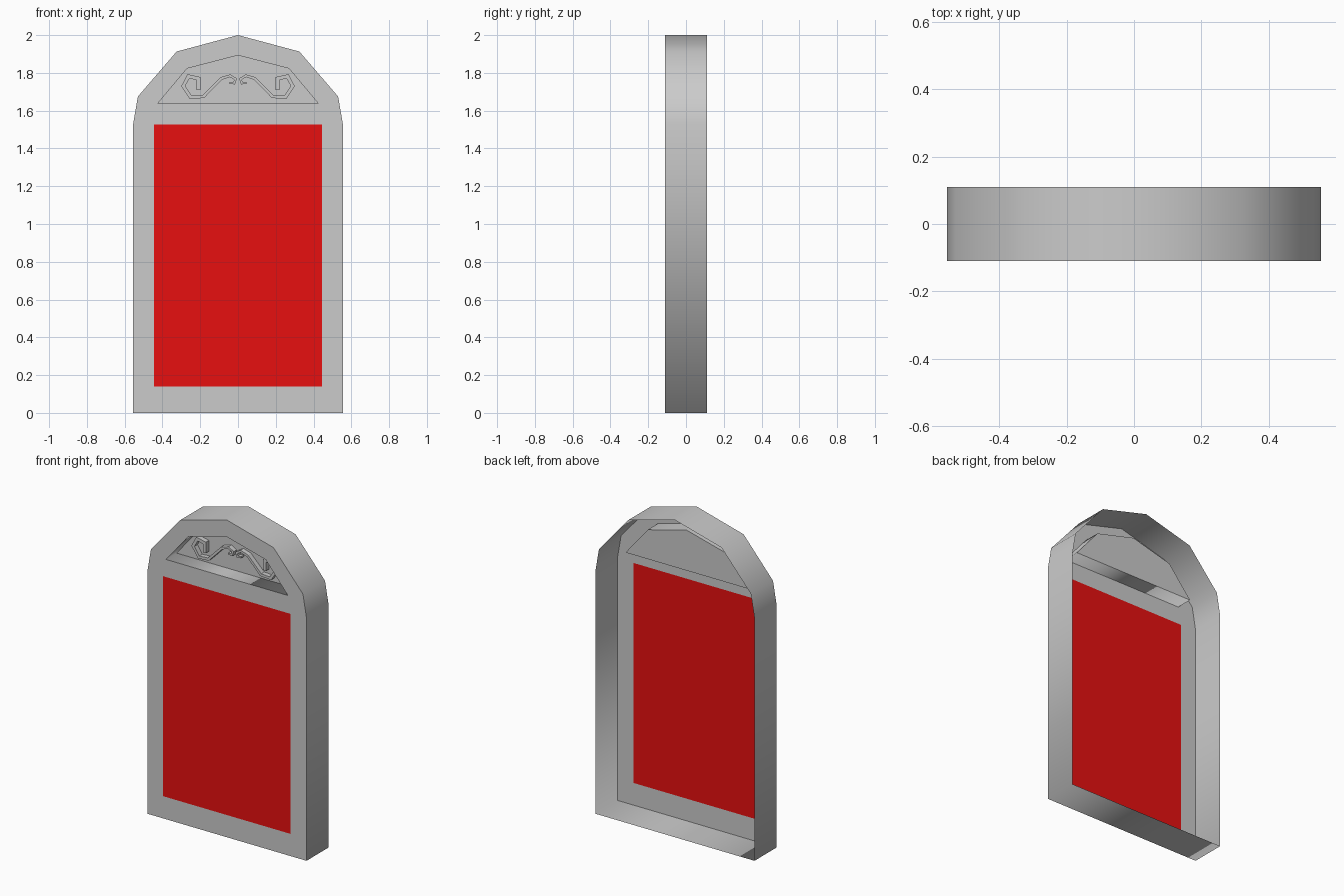
import bpy
import bmesh
from mathutils import Vector

cube = bpy.data.objects.get("Cube")
if cube:
    bpy.data.objects.remove(cube, do_unlink=True)

FRONT, BACK, NICHE = -0.11, 0.11, -0.005


def make_material(name, rgb):
    mat = bpy.data.materials.new(name)
    mat.use_nodes = True
    color = (*rgb, 1.0)
    mat.diffuse_color = color
    mat.node_tree.nodes["Principled BSDF"].inputs["Base Color"].default_value = color
    return mat


grey = make_material("stone grey", (0.6, 0.6, 0.6))
red = make_material("door red", (0.8, 0.005, 0.005))


def finish(name, bm, mat, smooth=False):
    for face in bm.faces:
        face.smooth = smooth
    mesh = bpy.data.meshes.new(name)
    bm.to_mesh(mesh)
    bm.free()
    mesh.materials.append(mat)
    obj = bpy.data.objects.new(name, mesh)
    bpy.context.collection.objects.link(obj)
    return obj


def mirrored(half):
    """Complete a right-hand outline that ends on the centre line."""
    return half + [(-x, z) for x, z in reversed(half) if x > 0]


def ring(bm, outline, y):
    return [bm.verts.new((x, y, z)) for x, z in outline]


def panel(name, outline, y, mat):
    bm = bmesh.new()
    bm.faces.new(ring(bm, outline, y))
    return finish(name, bm, mat)


def wall(name, outline, y0, y1, inward=False):
    """Open band following a closed outline, softly shaded."""
    bm = bmesh.new()
    a, b = ring(bm, outline, y0), ring(bm, outline, y1)
    for i in range(len(a)):
        j = (i + 1) % len(a)
        quad = [a[i], a[j], b[j], b[i]]
        bm.faces.new(quad[::-1] if inward else quad)
    bm.normal_update()
    return finish(name, bm, grey, smooth=True)


# Outlines, counter-clockwise seen from the front
arch = mirrored([(0.555, 0), (0.555, 1.53), (0.53, 1.675), (0.325, 1.913), (0, 2)])
niche = mirrored([(0.425, 1.638), (0.27, 1.823), (0, 1.893)])
door = mirrored([(0.445, 0.14), (0.445, 1.527)])

# Front plate with door and niche openings
bm = bmesh.new()
edges = []
for outline in (arch, niche, door):
    vs = ring(bm, outline, FRONT)
    edges += [bm.edges.new((vs[i - 1], vs[i])) for i in range(len(vs))]
bmesh.ops.triangle_fill(bm, use_beauty=True, edges=edges, normal=(0, -1, 0))
bm.normal_update()
for face in bm.faces:
    if face.normal.y > 0:
        face.normal_flip()
finish("front_plate", bm, grey)

# Shell open at the back, recessed niche and door panel
wall("outer_wall", arch, FRONT, BACK)
wall("niche_wall", niche, FRONT, NICHE, inward=True)
panel("niche_back", niche, NICHE, grey)
panel("door_panel", door, FRONT, red)

# Scroll ornament: a tapering ribbon along an angular spiral
path = [Vector(p) for p in (
    (-0.21, 1.71), (-0.21, 1.77), (-0.262, 1.782), (-0.29, 1.73), (-0.25, 1.67),
    (-0.183, 1.675), (-0.09, 1.77), (-0.042, 1.785), (-0.013, 1.768),
    (-0.02, 1.745), (-0.045, 1.747))]
bm = bmesh.new()
rows = []
last = len(path) - 1
for i, p in enumerate(path):
    before = (p - path[i - 1]).normalized() if i else (path[1] - p).normalized()
    after = (path[i + 1] - p).normalized() if i < last else before
    tangent = (before + after).normalized()
    half = (0.011 - 0.006 * i / last) / max(tangent.dot(after), 0.6)
    side = Vector((-tangent.y, tangent.x)) * half
    rows.append([bm.verts.new((q.x, y, q.y)) for q, y in (
        (p + side, NICHE), (p + side, NICHE - 0.03),
        (p - side, NICHE - 0.03), (p - side, NICHE))])
for r, s in zip(rows, rows[1:]):
    for k in range(4):
        m = (k + 1) % 4
        bm.faces.new((r[k], r[m], s[m], s[k]))
bm.faces.new(rows[0])
bm.faces.new(rows[-1][::-1])
bmesh.ops.recalc_face_normals(bm, faces=bm.faces)
scrolls = finish("scroll_ornament", bm, grey)
scrolls.modifiers.new("Mirror", "MIRROR").use_axis = (True, False, False)
